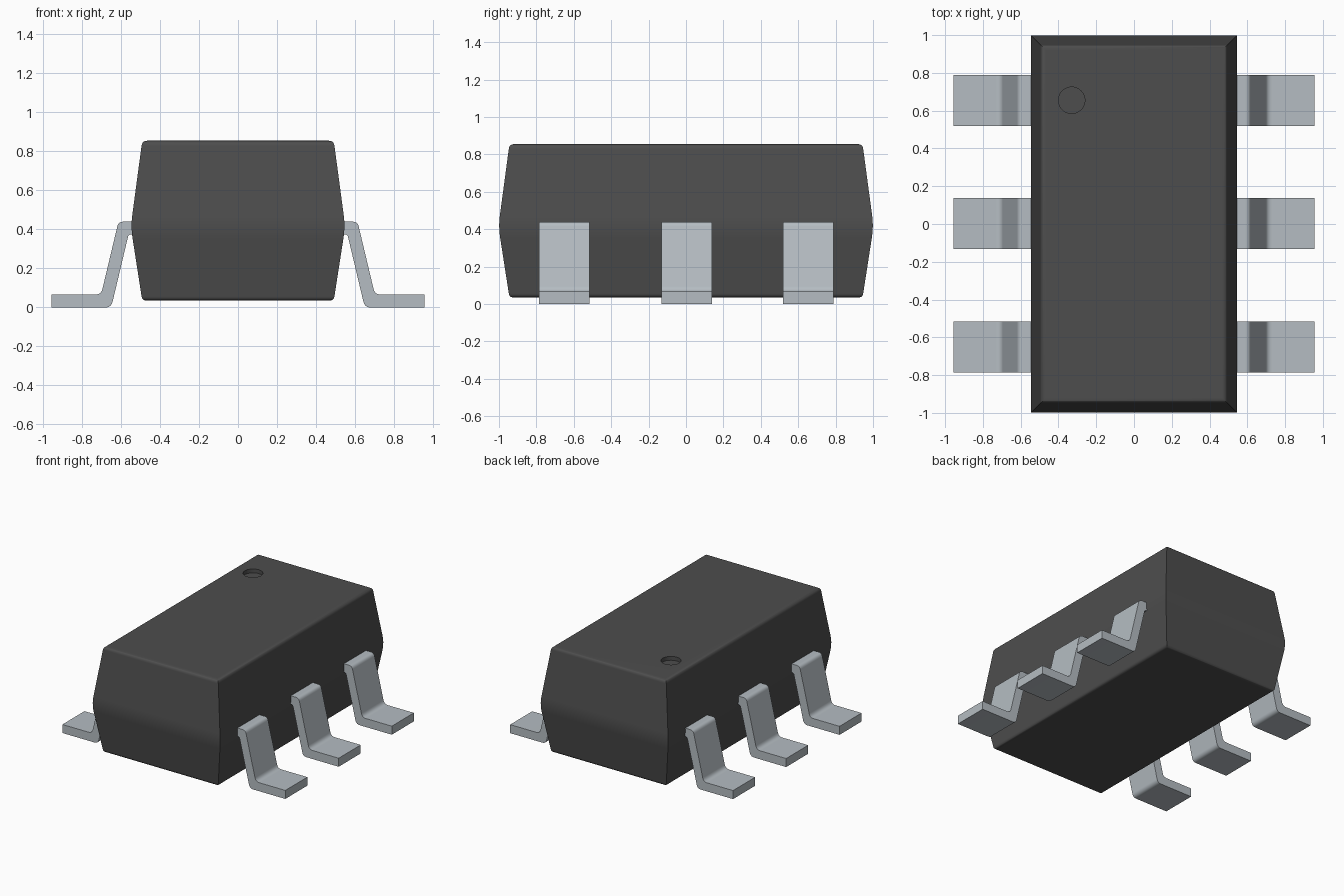
import bpy, bmesh, math
from mathutils import Vector

cube = bpy.data.objects.get("Cube")
if cube:
    bpy.data.objects.remove(cube, do_unlink=True)


def material(name, rgb, metallic=0.0):
    m = bpy.data.materials.new(name)
    m.use_nodes = True
    m.diffuse_color = (*rgb, 1)
    m.node_tree.nodes["Principled BSDF"].inputs["Base Color"].default_value = (*rgb, 1)
    return m


black = material("black plastic", (0.075, 0.075, 0.075))
silver = material("silver metal", (0.46, 0.505, 0.54))


def fillet(points, steps=5):
    """Round each corner (x, z, d) of a profile, starting d before the corner."""
    out = []
    for i, (x, z, d) in enumerate(points):
        p = Vector((x, z))
        if d == 0:
            out.append(p)
            continue
        a = p + (Vector(points[i - 1][:2]) - p).normalized() * d
        b = p + (Vector(points[(i + 1) % len(points)][:2]) - p).normalized() * d
        for s in range(steps + 1):
            t = s / steps
            out.append(a * (1 - t) ** 2 + p * 2 * t * (1 - t) + b * t * t)
    return out


def finish(bm, name, mat):
    bmesh.ops.recalc_face_normals(bm, faces=bm.faces)
    mesh = bpy.data.meshes.new(name)
    bm.to_mesh(mesh)
    bm.free()
    mesh.materials.append(mat)
    ob = bpy.data.objects.new(name, mesh)
    bpy.context.collection.objects.link(ob)
    bpy.ops.object.select_all(action='DESELECT')
    ob.select_set(True)
    bpy.context.view_layer.objects.active = ob
    bpy.ops.object.shade_smooth_by_angle(angle=math.radians(35))
    mod = ob.modifiers.new("weighted normals", 'WEIGHTED_NORMAL')
    mod.keep_sharp = True
    return ob


# Package body: rectangular rings that follow a rounded, double-tapered profile
HX, HY, TOP = 0.547, 1.0, 0.855
profile = fillet([(0.3, 0.035, 0), (0.056, 0.035, 0.022), (-0.003, 0.415, 0.06),
                  (0.056, TOP, 0.025), (0.3, TOP, 0)])[1:-1]
bm = bmesh.new()
rings = []
for inset, z in profile:
    x, y = HX - inset, HY - inset
    rings.append([bm.verts.new(c) for c in
                  ((-x, -y, z), (x, -y, z), (x, y, z), (-x, y, z))])
for lo, hi in zip(rings, rings[1:]):
    for i in range(4):
        j = (i + 1) % 4
        bm.faces.new((lo[i], lo[j], hi[j], hi[i]))
bm.faces.new(rings[0][::-1])

# Round pin-one dimple sunk into the top face
SEG, R, DEPTH = 40, 0.07, 0.03
rim, floor = [], []
for i in range(SEG):
    a = 2 * math.pi * i / SEG
    x, y = -0.33 + R * math.cos(a), 0.655 + R * math.sin(a)
    rim.append(bm.verts.new((x, y, TOP)))
    floor.append(bm.verts.new((x, y, TOP - DEPTH)))
for i in range(SEG):
    j = (i + 1) % SEG
    bm.faces.new((rim[i], rim[j], floor[j], floor[i]))
bm.faces.new(floor)
border = [bm.edges.get((loop[i], loop[(i + 1) % len(loop)]))
          for loop in (rings[-1], rim) for i in range(len(loop))]
bmesh.ops.triangle_fill(bm, edges=border, use_beauty=True, normal=(0, 0, 1))
finish(bm, "package_body", black)

# Gull-wing leads: one bent strip profile, extruded across y, on both sides
lead = fillet([(0.45, 0.44, 0), (0.613, 0.44, 0.025), (0.702, 0.066, 0.03),
               (0.955, 0.066, 0), (0.955, 0, 0), (0.65, 0, 0.03),
               (0.561, 0.375, 0.015), (0.45, 0.375, 0)])
W = 0.135
for side, sx in (("left", 1), ("right", -1)):
    for place, y in (("front", -0.65), ("middle", 0.003), ("back", 0.653)):
        bm = bmesh.new()
        near = [bm.verts.new((sx * x, y - W, z)) for x, z in lead]
        far = [bm.verts.new((sx * x, y + W, z)) for x, z in lead]
        bm.faces.new(near)
        bm.faces.new(far[::-1])
        for i in range(len(lead)):
            j = (i + 1) % len(lead)
            bm.faces.new((near[i], far[i], far[j], near[j]))
        finish(bm, f"{side}_{place}_lead", silver)
